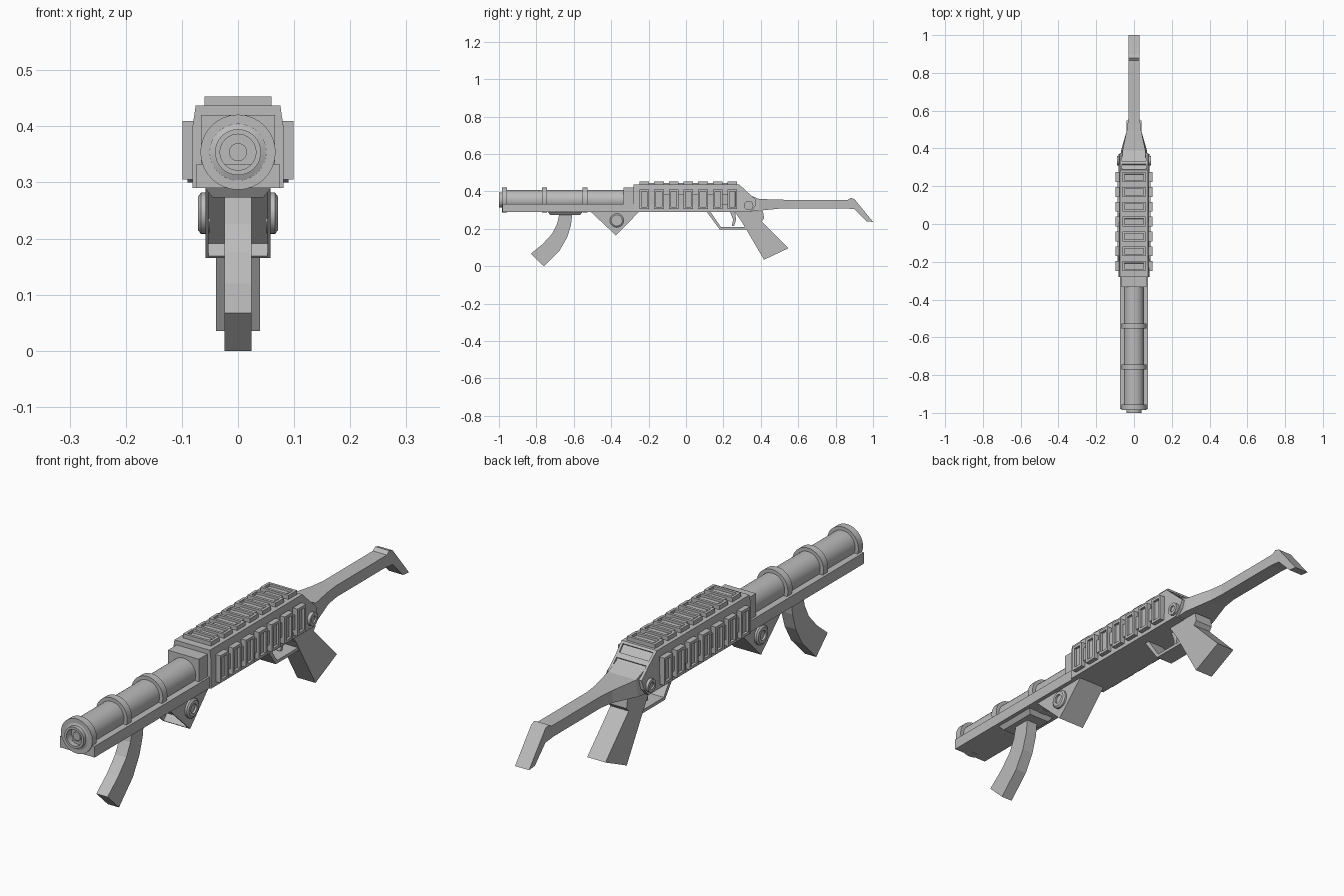
import bpy, bmesh, math
from mathutils import Matrix, Vector

cube = bpy.data.objects.get("Cube")
if cube:
    bpy.data.objects.remove(cube, do_unlink=True)

metal = bpy.data.materials.new("plain grey metal")
GREY = (0.5, 0.5, 0.5, 1)
metal.diffuse_color = GREY
metal.use_nodes = True
metal.node_tree.nodes["Principled BSDF"].inputs["Base Color"].default_value = GREY


def finish(name, bm, smooth=False):
    bmesh.ops.recalc_face_normals(bm, faces=bm.faces)
    mesh = bpy.data.meshes.new(name)
    bm.to_mesh(mesh)
    bm.free()
    mesh.materials.append(metal)
    ob = bpy.data.objects.new(name, mesh)
    bpy.context.collection.objects.link(ob)
    if smooth:
        bpy.ops.object.select_all(action='DESELECT')
        ob.select_set(True)
        bpy.context.view_layer.objects.active = ob
        bpy.ops.object.shade_smooth_by_angle(angle=math.radians(35))
    return ob


def recess(bm, direction, border, depth):
    """Sink a pocket into the faces that look along direction."""
    bmesh.ops.recalc_face_normals(bm, faces=bm.faces)
    bm.normal_update()
    picked = [f for f in bm.faces if f.normal.dot(Vector(direction).normalized()) > 0.95]
    bmesh.ops.inset_individual(bm, faces=picked, thickness=border)
    bmesh.ops.inset_individual(bm, faces=picked, thickness=0.0003, depth=-depth)


def prism(points, half):
    """Side profile in (y, z), spread evenly across x."""
    bm = bmesh.new()
    face = bm.faces.new([bm.verts.new((-half, y, z)) for y, z in points])
    grown = bmesh.ops.extrude_face_region(bm, geom=[face])["geom"]
    bmesh.ops.translate(bm, vec=(2 * half, 0, 0),
                        verts=[v for v in grown if isinstance(v, bmesh.types.BMVert)])
    return bm


def box(x, y, z):
    """Box from (low, high) pairs."""
    bm = bmesh.new()
    bmesh.ops.create_cube(bm, size=1)
    for v in bm.verts:
        v.co = [p[0] if c < 0 else p[1] for c, p in zip(v.co, (x, y, z))]
    return bm


def loft(sections):
    """Rectangles (y, half bottom, half top, z low, z high) joined in order."""
    bm = bmesh.new()
    loops = [[bm.verts.new(c) for c in ((-b, y, lo), (b, y, lo), (t, y, hi), (-t, y, hi))]
             for y, b, t, lo, hi in sections]
    for a, b in zip(loops, loops[1:]):
        for i in range(4):
            bm.faces.new((a[i], a[i - 1], b[i - 1], b[i]))
    bm.faces.new(loops[0])
    bm.faces.new(loops[-1])
    return bm


def lathe(name, profile, centre, axis='Y', steps=32):
    """Spin (radius, position) pairs about an axis through centre."""
    bm = bmesh.new()
    verts = [bm.verts.new((r, 0, h)) for r, h in profile]
    edges = [bm.edges.new(pair) for pair in zip(verts, verts[1:])]
    bmesh.ops.spin(bm, geom=verts + edges, cent=(0, 0, 0), axis=(0, 0, 1),
                   angle=math.tau, steps=steps)
    bmesh.ops.remove_doubles(bm, verts=bm.verts, dist=1e-5)
    turn = Matrix.Rotation(-math.pi / 2, 4, 'X') if axis == 'Y' else Matrix.Rotation(math.pi / 2, 4, 'Y')
    bmesh.ops.transform(bm, matrix=Matrix.Translation(centre) @ turn, verts=bm.verts)
    return finish(name, bm, True)


# Barrel with stepped muzzle, and its bands
AXIS = (0, 0, 0.354)
lathe("barrel", [(0, -.985), (.016, -.985), (.016, -.97), (.032, -.97), (.032, -1), (.041, -1),
                 (.041, -.985), (.053, -.98), (.053, -.3), (0, -.3)], AXIS)
for i, (y, w) in enumerate(((-.97, .014), (-.757, .014), (-.54, .014))):
    lathe(f"barrel_band_{i + 1}", [(.05, y - w), (.067, y - w), (.067, y + w), (.05, y + w)], AXIS)

# Fore rail and collar
finish("fore_rail", box((-.074, .074), (-.98, -.27), (.29, .333)))
finish("collar", box((-.066, .066), (-.333, -.27), (.3, .42)))

# Receiver: slightly pinched at the top, sloping down at the rear
receiver = prism([(-.28, .29), (-.28, .4), (-.28, .437), (.285, .437), (.325, .4),
                  (.375, .355), (.37, .32), (.345, .29)], .081)
for v in receiver.verts:
    if v.co.z > .43:
        v.co.x *= .93
    elif v.co.y > .3 and v.co.z > .35:
        v.co.x *= .9
recess(receiver, (0, .74, .67), .014, .006)
finish("receiver", receiver)

# Slotted ribs on the top and both sides, joined by thin strips
for i in range(7):
    y = -.223 + .0785 * i
    span = (y - .026, y + .026)
    rib = box((-.06, .06), span, (.43, .453))
    recess(rib, (0, 0, 1), .015, .01)
    finish(f"top_rib_{i + 1}", rib)
    for s, side in ((1, "left"), (-1, "right")):
        rib = box(sorted((s * .078, s * .099)), span, (.305, .41))
        recess(rib, (s, 0, 0), .015, .01)
        finish(f"{side}_rib_{i + 1}", rib)
finish("top_strip", box((-.035, .035), (-.24, .27), (.43, .444)))
for s, side in ((1, "left"), (-1, "right")):
    finish(f"{side}_strip", box(sorted((s * .078, s * .088)), (-.24, .27), (.33, .385)))
    # Rear hinge boss with a dished centre
    lathe(f"{side}_hinge", [(0, s * .084), (.013, s * .084), (.013, s * .09),
                            (.025, s * .09), (.025, s * .07)], (0, .335, .325), 'X', 16)

# Tapered neck, stock arm and angled butt
finish("stock_neck", loft([(.33, .07, .062, .292, .385), (.39, .068, .06, .297, .36),
                           (.5, .037, .037, .308, .356), (.56, .03, .03, .31, .355)]))
finish("stock", prism([(.37, .31), (.37, .355), (.865, .355), (.88, .366), (.9, .36),
                       (1, .237), (.965, .24), (.9, .305), (.85, .31)], .03))

# Rear grip with a flared heel
finish("rear_grip", prism([(.26, .292), (.3, .235), (.417, .035), (.547, .096), (.405, .24),
                           (.418, .255), (.412, .292)], .039))

# Trigger guard and trigger
finish("trigger_guard", prism([(.11, .292), (.18, .197), (.32, .197), (.32, .209),
                               (.187, .209), (.13, .292)], .036))
finish("trigger", prism([(.235, .292), (.252, .25), (.245, .215), (.257, .215),
                         (.268, .25), (.262, .292)], .01))

# Wedge housing, open at the front, with pivot discs
wedge = prism([(-.51, .292), (-.375, .165), (-.25, .292)], .058)
recess(wedge, (0, -.69, -.73), .008, .03)
finish("wedge_housing", wedge)
for s, side in ((1, "left"), (-1, "right")):
    lathe(f"{side}_pivot", [(0, s * .063), (.018, s * .063), (.018, s * .071), (.03, s * .071),
                            (.037, s * .066), (.037, s * .05)], (0, -.37, .245), 'X', 24)

# Fore grip on its bevelled mounting plate
plate = box((-.06, .06), (-.74, -.553), (.273, .292))
for v in plate.verts:
    if v.co.z < .28:
        v.co.x *= .75
        v.co.y = -.6465 + (v.co.y + .6465) * .85
finish("fore_grip_plate", plate)
finish("fore_grip", prism([(-.608, .28), (-.615, .22), (-.635, .155), (-.675, .085), (-.76, 0),
                           (-.83, .067), (-.765, .12), (-.715, .175), (-.69, .225),
                           (-.677, .28)], .024))
